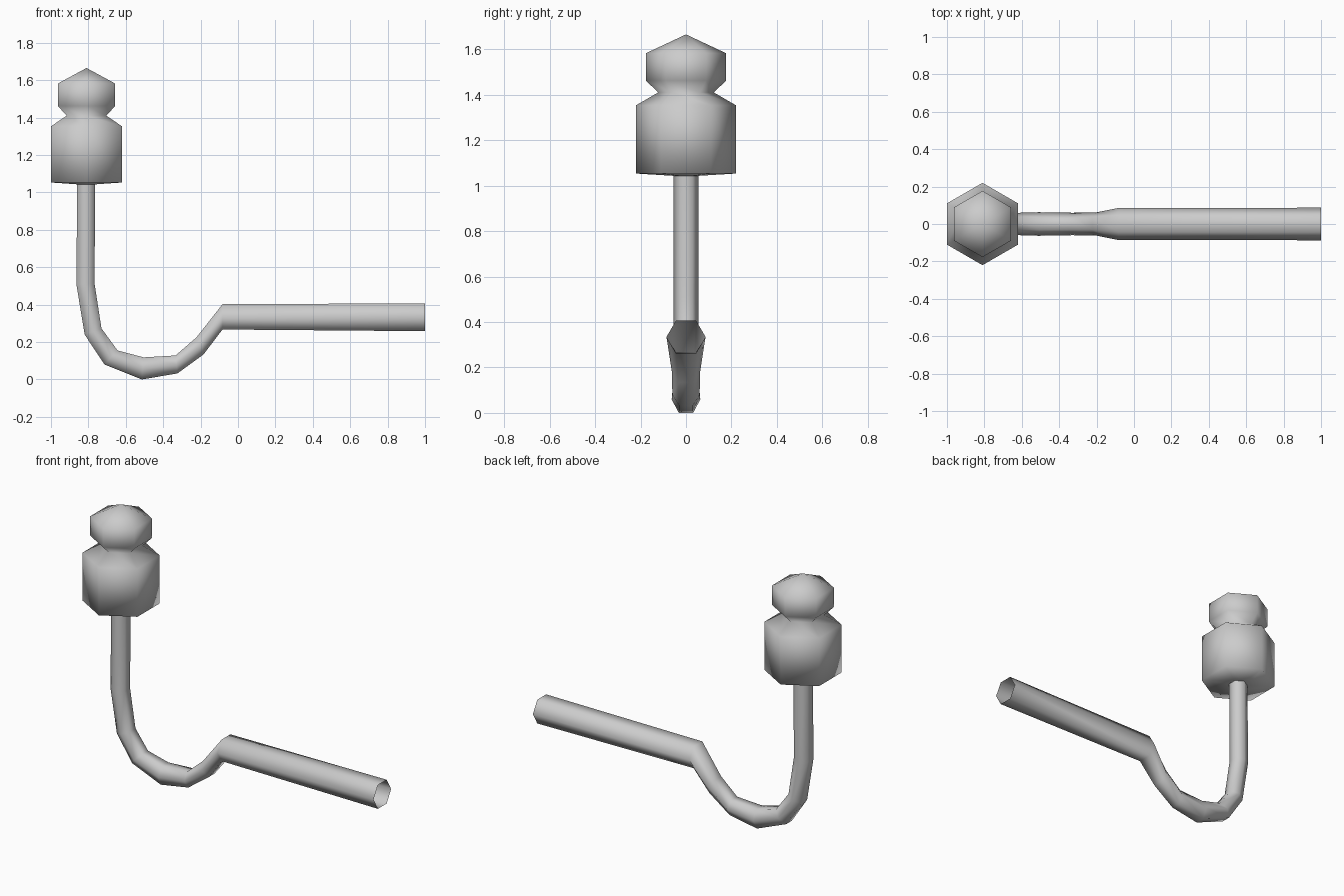
import bpy, bmesh
from math import sin, cos, radians
from mathutils import Vector

cube = bpy.data.objects.get("Cube")
if cube:
    bpy.data.objects.remove(cube)

SIDES = 6
FLAT = cos(radians(30))      # flat-to-centre ratio of a hexagon
AXIS_X = -0.81

grey = bpy.data.materials.new("plain_grey")
grey.use_nodes = True
colour = (0.6, 0.6, 0.6, 1)
grey.diffuse_color = colour
grey.node_tree.nodes["Principled BSDF"].inputs["Base Color"].default_value = colour


def hexagon(bm, centre, side, depth):
    """Six vertices with corners on +-y; side points to the middle of a flat."""
    ring = []
    for i in range(SIDES):
        a = radians(60 * i)
        ring.append(bm.verts.new(centre + side * (sin(a) / FLAT) + Vector((0, depth * cos(a), 0))))
    return ring


def bridge(bm, first, second):
    for i in range(SIDES):
        j = (i + 1) % SIDES
        bm.faces.new((first[i], first[j], second[j], second[i]))


def finish(bm, name):
    bmesh.ops.recalc_face_normals(bm, faces=bm.faces)
    mesh = bpy.data.meshes.new(name)
    bm.to_mesh(mesh)
    bm.free()
    mesh.shade_smooth()
    mesh.materials.append(grey)
    obj = bpy.data.objects.new(name, mesh)
    bpy.context.collection.objects.link(obj)
    return obj


# Insulator: hexagonal skirt, pinched neck and pointed cap (radius, height)
bm = bmesh.new()
profile = [(0.056, 1.043), (0.22, 1.053), (0.22, 1.353), (0.122, 1.41),
           (0.177, 1.462), (0.177, 1.582)]
rings = [hexagon(bm, Vector((AXIS_X, 0, z)), Vector((r * FLAT, 0, 0)), r) for r, z in profile]
for a, b in zip(rings, rings[1:]):
    bridge(bm, a, b)
tip = bm.verts.new((AXIS_X, 0, 1.665))
for i in range(SIDES):
    bm.faces.new((rings[-1][i], rings[-1][(i + 1) % SIDES], tip))
finish(bm, "insulator")

# Bent support pin: outer x, z then inner x, z of each bend, and half depth
bends = [
    (-0.86, 1.045, -0.764, 1.045, 0.056),
    (-0.864, 0.508, -0.767, 0.513, 0.055),
    (-0.82, 0.24, -0.73, 0.273, 0.056),
    (-0.714, 0.08, -0.644, 0.155, 0.058),
    (-0.514, 0.0, -0.505, 0.118, 0.063),
    (-0.324, 0.032, -0.334, 0.128, 0.06),
    (-0.184, 0.134, -0.222, 0.225, 0.062),
    (-0.083, 0.267, -0.083, 0.402, 0.086),
    (1.0, 0.258, 1.0, 0.407, 0.087),
]
bm = bmesh.new()
rings = []
for ox, oz, ix, iz, depth in bends:
    outer, inner = Vector((ox, 0, oz)), Vector((ix, 0, iz))
    rings.append(hexagon(bm, (outer + inner) / 2, (inner - outer) / 2, depth))
for a, b in zip(rings, rings[1:]):
    bridge(bm, a, b)
finish(bm, "support_pin")
